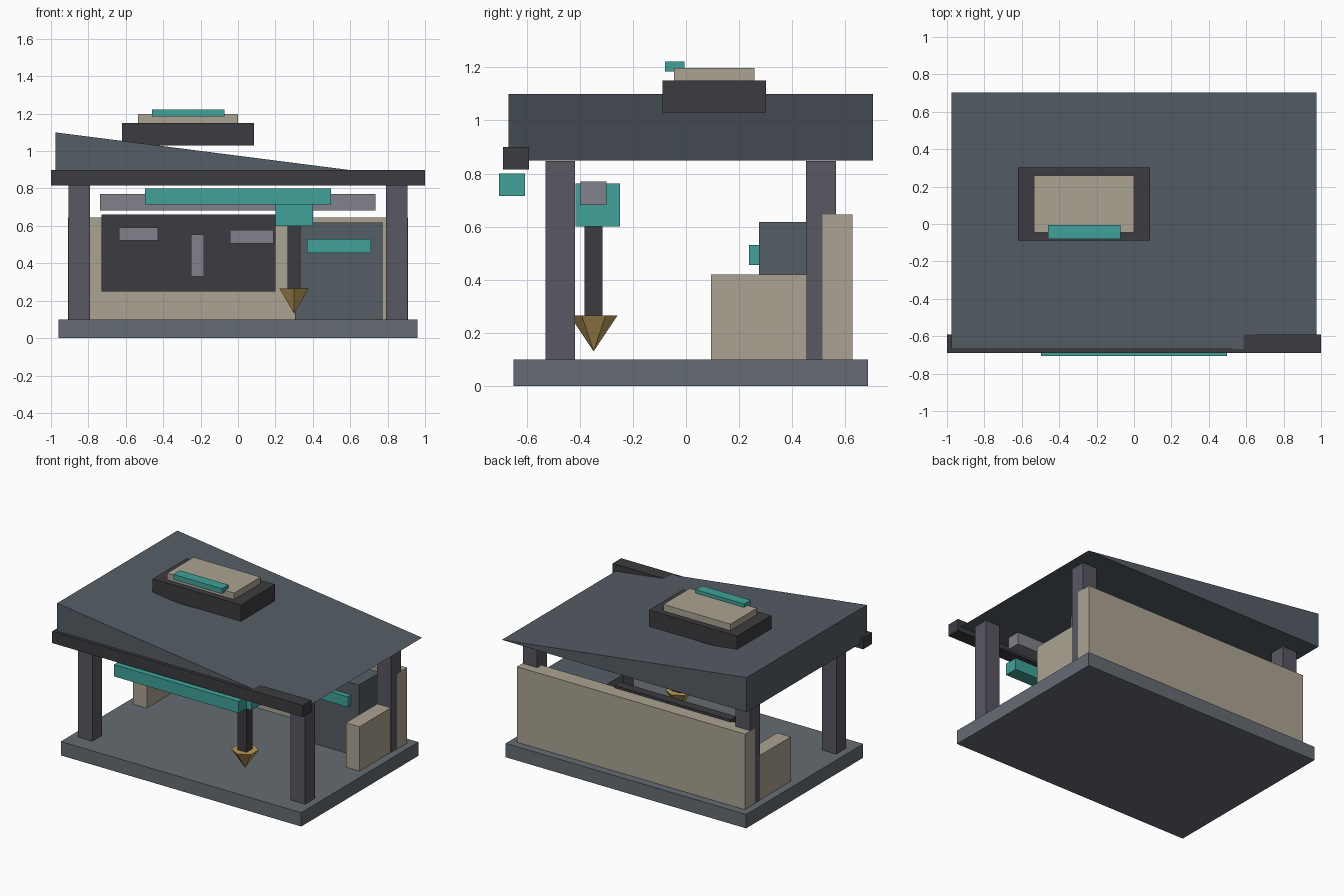
import bpy, bmesh

if "Cube" in bpy.data.objects:
    bpy.data.objects.remove(bpy.data.objects["Cube"])


def material(name, rgb):
    m = bpy.data.materials.new(name)
    m.diffuse_color = (*rgb, 1)
    m.use_nodes = True
    m.node_tree.nodes["Principled BSDF"].inputs["Base Color"].default_value = m.diffuse_color
    return m


SLATE = material("slate", (0.13, 0.15, 0.17))
ROOF = material("roof_slate", (0.09, 0.11, 0.13))
DARK = material("dark", (0.045, 0.045, 0.052))
POST = material("post_grey", (0.1, 0.095, 0.12))
STEEL = material("steel", (0.22, 0.22, 0.26))
BEIGE = material("beige", (0.41, 0.37, 0.29))
TEAL = material("teal", (0.05, 0.36, 0.32))
BRASS = material("brass", (0.5, 0.33, 0.1))


def finish(name, bm, mat):
    bmesh.ops.recalc_face_normals(bm, faces=bm.faces)
    me = bpy.data.meshes.new(name)
    bm.to_mesh(me)
    bm.free()
    me.materials.append(mat)
    ob = bpy.data.objects.new(name, me)
    bpy.context.collection.objects.link(ob)
    return ob


def box(name, x, y, z, mat):
    """Box from (min, max) ranges."""
    bm = bmesh.new()
    bmesh.ops.create_cube(bm, size=1)
    for v in bm.verts:
        v.co = [r[0] if c < 0 else r[1] for r, c in zip((x, y, z), v.co)]
    return finish(name, bm, mat)


# Floor and back wall
box("base", (-0.96, 0.96), (-0.65, 0.685), (0, 0.1), SLATE)
box("back_wall", (-0.91, 0.91), (0.515, 0.628), (0.1, 0.645), BEIGE)

# Posts and low side walls, mirrored left and right
for side, s in (("left", -1), ("right", 1)):
    px = sorted((s * 0.792, s * 0.907))
    box(side + "_front_post", px, (-0.53, -0.418), (0.1, 0.847), POST)
    box(side + "_back_post", px, (0.452, 0.565), (0.1, 0.847), POST)
    box(side + "_side_wall", sorted((s * 0.795, s * 0.903)), (0.095, 0.52), (0.1, 0.42), BEIGE)

# Sloping wedge roof
bm = bmesh.new()
profile = [(-0.977, 0.85), (0.977, 0.85), (-0.977, 1.1)]
face = bm.faces.new([bm.verts.new((x, -0.668, z)) for x, z in profile])
ext = bmesh.ops.extrude_face_region(bm, geom=[face])
bmesh.ops.translate(bm, vec=(0, 1.372, 0),
                    verts=[g for g in ext["geom"] if isinstance(g, bmesh.types.BMVert)])
finish("roof", bm, ROOF)

# Front beam and hanging sign board
box("front_beam", (-1, 1), (-0.69, -0.592), (0.815, 0.9), DARK)
box("sign_board", (-0.497, 0.497), (-0.705, -0.607), (0.715, 0.8), TEAL)

# Rooftop unit
box("roof_unit_base", (-0.62, 0.085), (-0.088, 0.302), (1.03, 1.15), DARK)
box("roof_unit_cap", (-0.535, 0.0), (-0.045, 0.258), (1.14, 1.197), BEIGE)
box("roof_unit_strip", (-0.46, -0.073), (-0.08, -0.005), (1.185, 1.222), TEAL)

# Overhead rail, carriage and pointed tool
box("rail", (-0.737, 0.735), (-0.397, -0.3), (0.682, 0.77), STEEL)
box("carriage", (0.2, 0.4), (-0.417, -0.248), (0.6, 0.762), TEAL)
box("tool_shaft", (0.265, 0.335), (-0.383, -0.315), (0.25, 0.61), DARK)
bm = bmesh.new()
bmesh.ops.create_cone(bm, cap_ends=True, segments=6, radius1=0, radius2=0.09, depth=0.135)
bmesh.ops.remove_doubles(bm, verts=bm.verts, dist=1e-4)
finish("tool_tip", bm, BRASS).location = (0.3, -0.348, 0.198)

# Wall panel with fixed strips
box("wall_panel", (-0.73, 0.2), (0.465, 0.53), (0.25, 0.662), DARK)
for i, (x, z) in enumerate([((-0.637, -0.428), (0.523, 0.592)),
                            ((-0.252, -0.182), (0.33, 0.553)),
                            ((-0.043, 0.19), (0.507, 0.577))]):
    box(f"panel_strip_{i + 1}", x, (0.435, 0.47), z, STEEL)

# Cabinet with handle strip
box("cabinet", (0.305, 0.772), (0.275, 0.52), (0.1, 0.617), ROOF)
box("cabinet_strip", (0.368, 0.71), (0.238, 0.29), (0.455, 0.53), TEAL)
